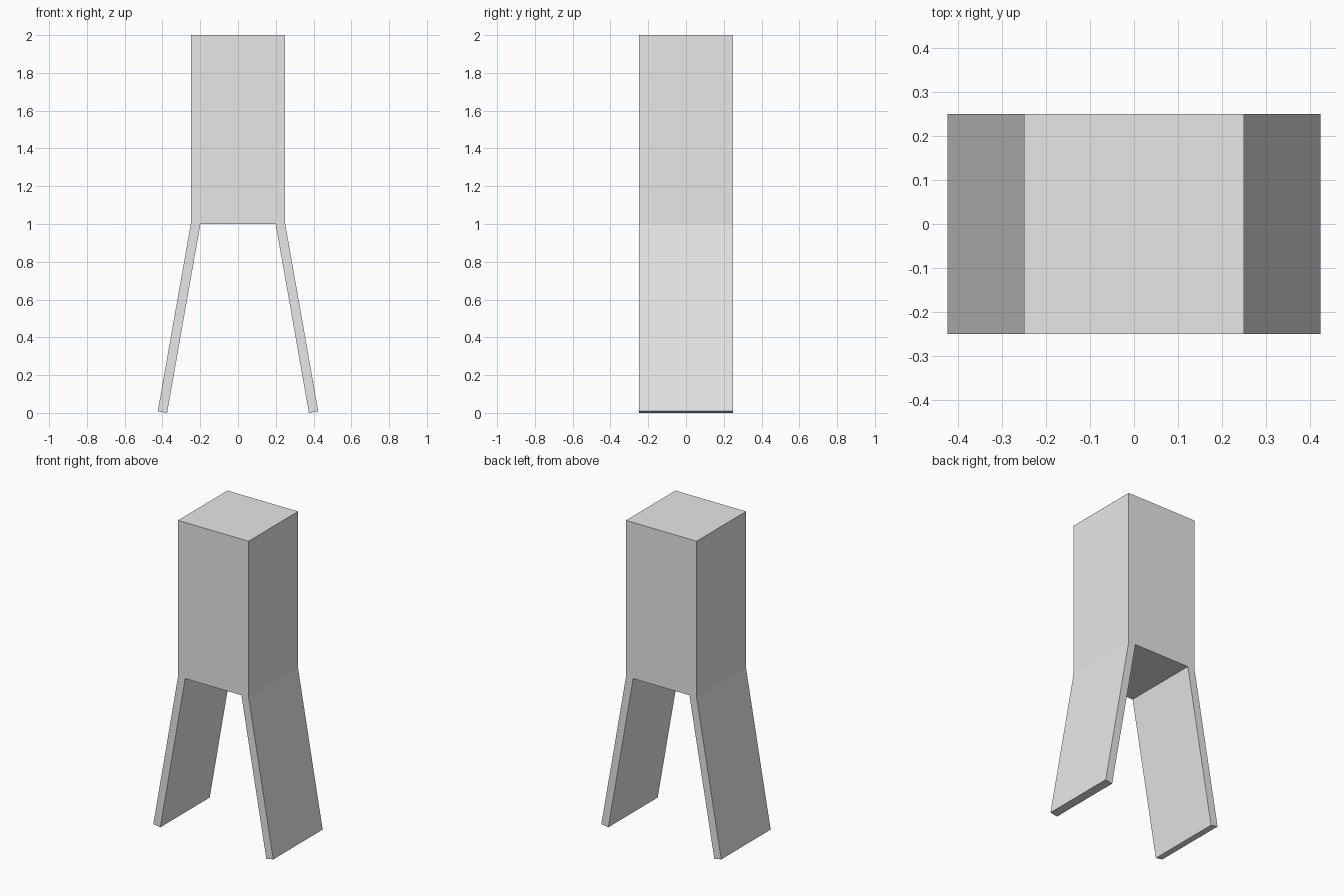
import bpy
import math

cube = bpy.data.objects.get("Cube")
if cube:
    bpy.data.objects.remove(cube, do_unlink=True)

GREY = (0.8, 0.8, 0.8, 1.0)
grey = bpy.data.materials.new("light_grey")
grey.use_nodes = True
grey.diffuse_color = GREY
grey.node_tree.nodes["Principled BSDF"].inputs["Base Color"].default_value = GREY

HALF = 0.25        # half width and half depth of the body
HIP = 1.0          # height where the legs meet the body
THICK = 0.05       # leg thickness
SPLAY = math.radians(10)


def prism(name, profile):
    """Extrude a front profile (x, z) through the full depth."""
    n = len(profile)
    verts = [(x, y, z) for y in (-HALF, HALF) for x, z in profile]
    faces = [tuple(range(n)), tuple(reversed(range(n, 2 * n)))]
    faces += [(i, i + n, (i + 1) % n + n, (i + 1) % n) for i in range(n)]
    mesh = bpy.data.meshes.new(name)
    mesh.from_pydata(verts, [], faces)
    mesh.materials.append(grey)
    obj = bpy.data.objects.new(name, mesh)
    bpy.context.collection.objects.link(obj)
    return obj


# Body block
prism("body", [(-HALF, HIP), (HALF, HIP), (HALF, 2), (-HALF, 2)])

# Splayed plate legs, square cut at the foot
dx, dz = THICK * math.cos(SPLAY), THICK * math.sin(SPLAY)
foot_out = HALF + (HIP - dz) * math.tan(SPLAY)
hip_in = HALF - THICK / math.cos(SPLAY)
leg = [(hip_in, HIP), (foot_out - dx, 0), (foot_out, dz), (HALF, HIP)]
prism("left_leg", leg)
prism("right_leg", [(-x, z) for x, z in reversed(leg)])
